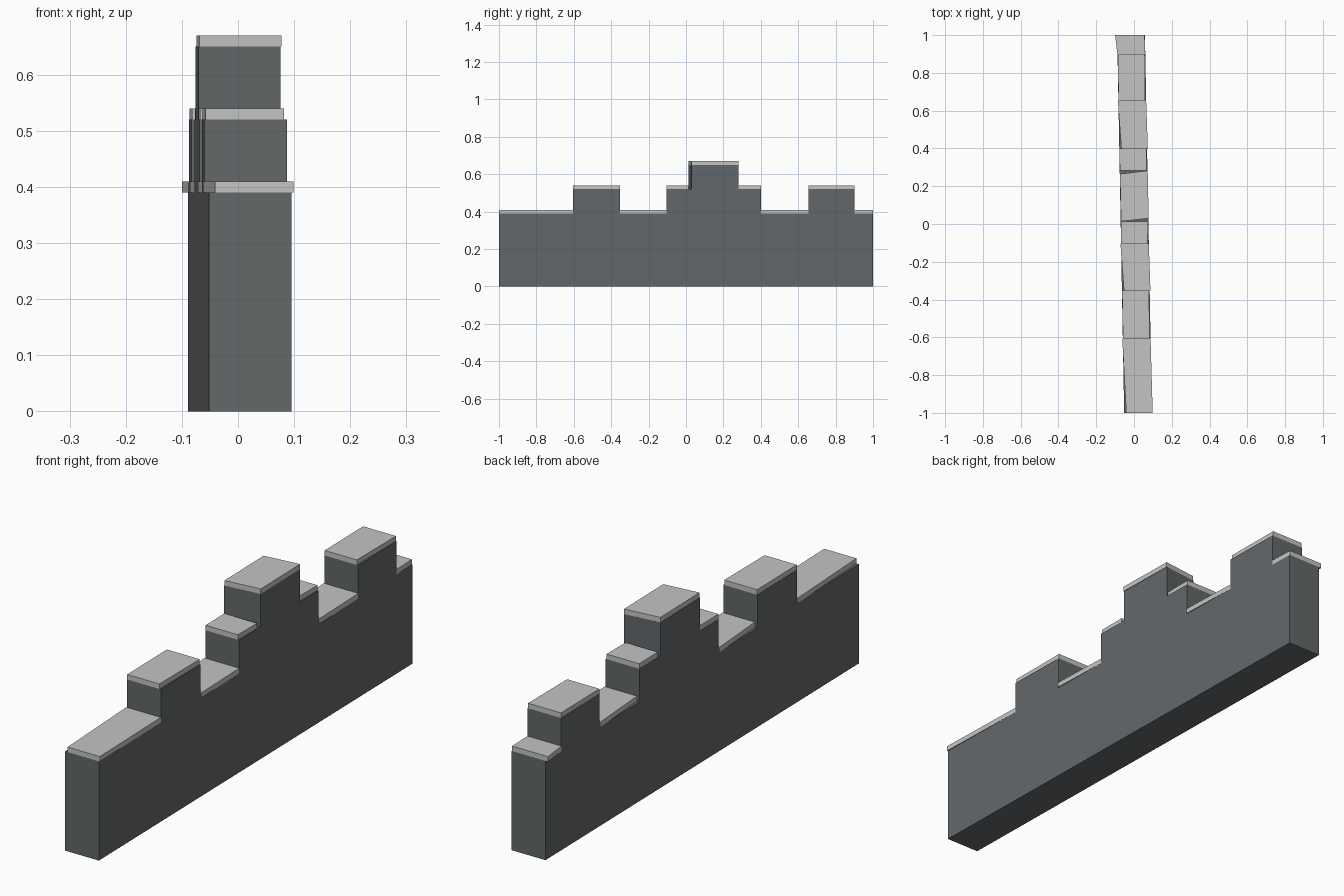
import bpy, bmesh

if "Cube" in bpy.data.objects:
    bpy.data.objects.remove(bpy.data.objects["Cube"])

def material(name, rgb):
    m = bpy.data.materials.new(name)
    m.diffuse_color = (*rgb, 1)
    m.use_nodes = True
    m.node_tree.nodes["Principled BSDF"].inputs["Base Color"].default_value = m.diffuse_color
    return m

STONE = material("dark stone", (0.125, 0.138, 0.143))
COPING = material("pale coping", (0.55, 0.55, 0.55))
HALF = 0.0735

def centre(y):
    # the wall leans slightly across its length
    return 0.003 - 0.0185 * y

def solid(name, lower, upper, mat):
    # join two matching outlines into a closed solid
    bm = bmesh.new()
    a = [bm.verts.new(p) for p in lower]
    b = [bm.verts.new(p) for p in upper]
    n = len(a)
    bm.faces.new(a)
    bm.faces.new(b)
    for i in range(n):
        j = (i + 1) % n
        bm.faces.new((a[i], a[j], b[j], b[i]))
    bmesh.ops.recalc_face_normals(bm, faces=bm.faces)
    me = bpy.data.meshes.new(name)
    bm.to_mesh(me)
    bm.free()
    me.materials.append(mat)
    ob = bpy.data.objects.new(name, me)
    bpy.context.collection.objects.link(ob)

# steps along the wall: end position y on the left and right side, body height
LOW, MID, HIGH = 0.39, 0.52, 0.65
steps = [(-0.605, -0.605, LOW), (-0.352, -0.352, MID), (-0.105, -0.105, LOW),
         (0.014, 0.03, MID), (0.265, 0.282, HIGH), (0.40, 0.40, MID),
         (0.655, 0.655, LOW), (0.90, 0.90, MID), (1.0, 1.0, LOW)]

# wall body: one stepped profile, swept across the thickness
outline = [(-1, -1, 0)]
start = (-1, -1)
for yl, yr, h in steps:
    outline += [(*start, h), (yl, yr, h)]
    start = (yl, yr)
outline.append((1, 1, 0))
solid("wall_body",
      [(centre(l) - HALF, l, z) for l, r, z in outline],
      [(centre(r) + HALF, r, z) for l, r, z in outline], STONE)

# coping slabs: side offsets (left, right) at the near and far end of each slab
offsets = {LOW: ((0.011, 0.004), (-0.003, 0.0)),
           MID: ((0.001, -0.006), (0.001, -0.003)),
           HIGH: ((0.002, 0.002), (0.001, 0.001))}
start = (-1, -1)
for i, (yl, yr, h) in enumerate(steps):
    near, far = offsets[h]
    if i == len(steps) - 1:
        near, far = (-0.001, 0.0), (-0.011, -0.002)
    l0, r0 = start
    start = (yl, yr)
    if h == MID and 0 < yl < 0.1:
        yr = yl                     # square end beneath the slanted tower
    if h == MID and 0.3 < yl < 0.5:
        l0 = r0
    plan = [(centre(l0) - HALF + near[0], l0), (centre(r0) + HALF + near[1], r0),
            (centre(yr) + HALF + far[1], yr), (centre(yl) - HALF + far[0], yl)]
    solid(f"coping_{i + 1}", [(x, y, h) for x, y in plan],
          [(x, y, h + 0.02) for x, y in plan], COPING)
